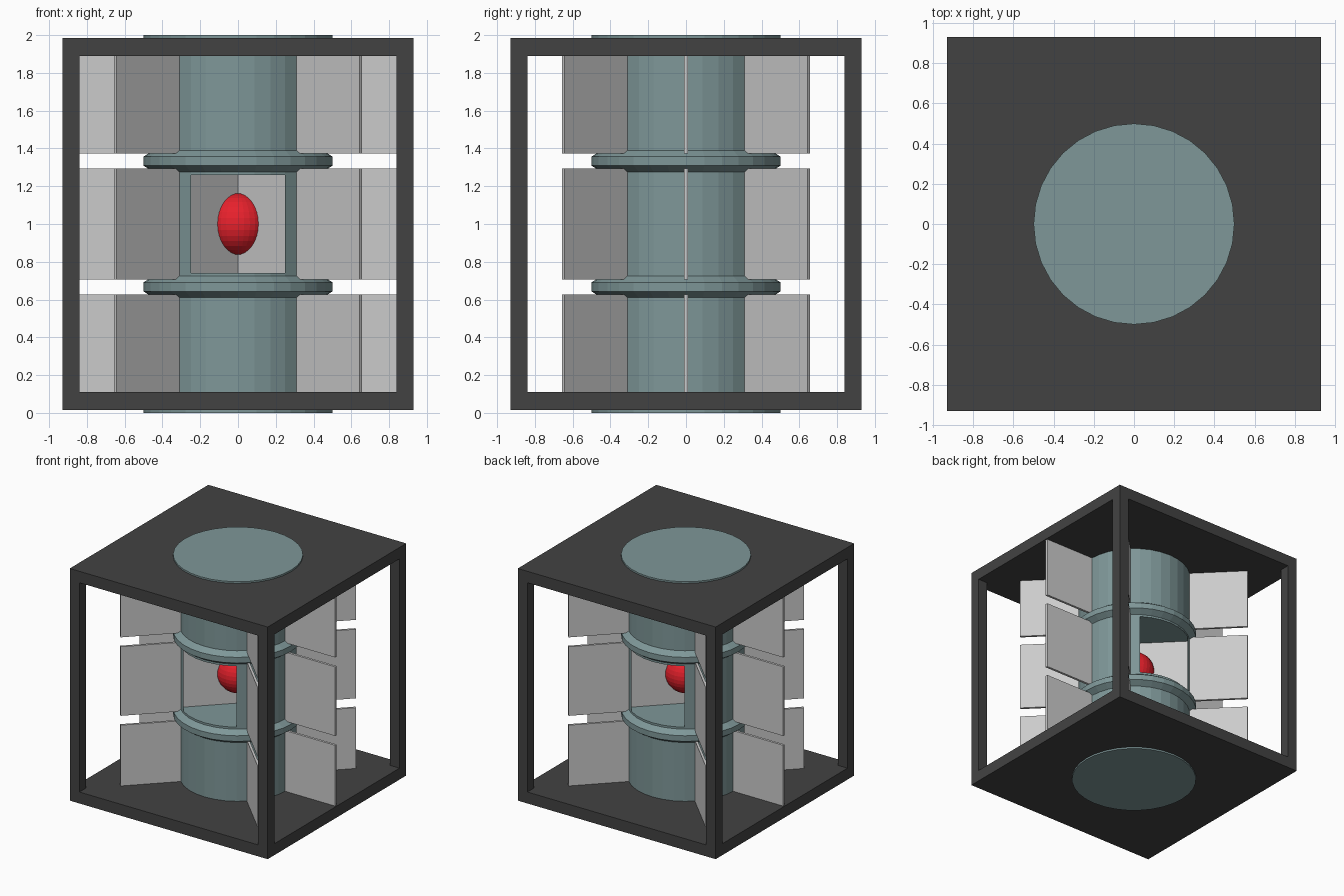
import bpy, bmesh
from math import cos, sin, pi, radians
from mathutils import Matrix

if "Cube" in bpy.data.objects:
    bpy.data.objects.remove(bpy.data.objects["Cube"])

SIDES = 32


def material(name, rgb):
    m = bpy.data.materials.new(name)
    m.diffuse_color = (*rgb, 1)
    m.use_nodes = True
    m.node_tree.nodes["Principled BSDF"].inputs["Base Color"].default_value = m.diffuse_color
    return m


DARK = material("dark_metal", (0.055, 0.055, 0.055))
TEAL = material("teal_metal", (0.21, 0.31, 0.315))
RED = material("red_core", (0.8, 0.015, 0.025))


def finish(name, bm, mat=None):
    bmesh.ops.recalc_face_normals(bm, faces=bm.faces)
    mesh = bpy.data.meshes.new(name)
    bm.to_mesh(mesh)
    bm.free()
    if mat:
        mesh.materials.append(mat)
    ob = bpy.data.objects.new(name, mesh)
    bpy.context.collection.objects.link(ob)
    return ob


def box(name, centre, size, mat=None, angle=0):
    bm = bmesh.new()
    m = (Matrix.Translation(centre) @ Matrix.Rotation(angle, 4, 'Z')
         @ Matrix.Diagonal((*size, 1)))
    bmesh.ops.create_cube(bm, size=1, matrix=m)
    return finish(name, bm, mat)


def lathe(name, profile, mat, skip=(), caps=True):
    """Turn an (r, z) profile about z, leaving out the listed facets."""
    bm = bmesh.new()
    rings = [[bm.verts.new((r * cos(2 * pi * k / SIDES), r * sin(2 * pi * k / SIDES), z))
              for k in range(SIDES)] for r, z in profile]
    for lo, hi in zip(rings, rings[1:]):
        for k in range(SIDES):
            if k not in skip:
                n = (k + 1) % SIDES
                bm.faces.new((lo[k], lo[n], hi[n], hi[k]))
    if caps:
        bm.faces.new(rings[0])
        bm.faces.new(rings[-1])
    return finish(name, bm, mat)


# Outer frame: two plates and four corner posts
for name, z in (("bottom_plate", 0.0625), ("top_plate", 1.9375)):
    box(name, (0, 0, z), (1.86, 1.86, 0.097), DARK)
for sx in (-1, 1):
    for sy in (-1, 1):
        box("corner_post", (sx * 0.885, sy * 0.885, 1), (0.09, 0.09, 1.79), DARK)

# Lower and upper drums with end discs and flanges
drum = [(0.5, 0), (0.5, 0.025), (0.45, 0.06), (0.45, 0.61), (0.5, 0.643),
        (0.5, 0.691), (0.45, 0.724), (0.45, 0.741)]
lathe("lower_drum", drum, TEAL)
lathe("upper_drum", [(r, 2 - z) for r, z in drum], TEAL)

# Middle chamber wall, with a window at the front and the back
windows = [*range(5, 11), *range(21, 27)]
lathe("chamber_wall", [(0.45, 0.741), (0.45, 1.259)], TEAL, windows, caps=False)

# Fins: three tiers of three plates crossing at the axis
for z in (1 / 3, 1, 5 / 3):
    for deg in (0, 45, 135):
        box("fin_plate", (0, 0, z), (1.84, 0.02, 0.587), angle=radians(deg))

# Glowing core, cut into by the fins
bm = bmesh.new()
bmesh.ops.create_uvsphere(bm, u_segments=32, v_segments=16, radius=0.164,
                          matrix=Matrix.Translation((0, 0, 1)))
finish("core_sphere", bm, RED)
